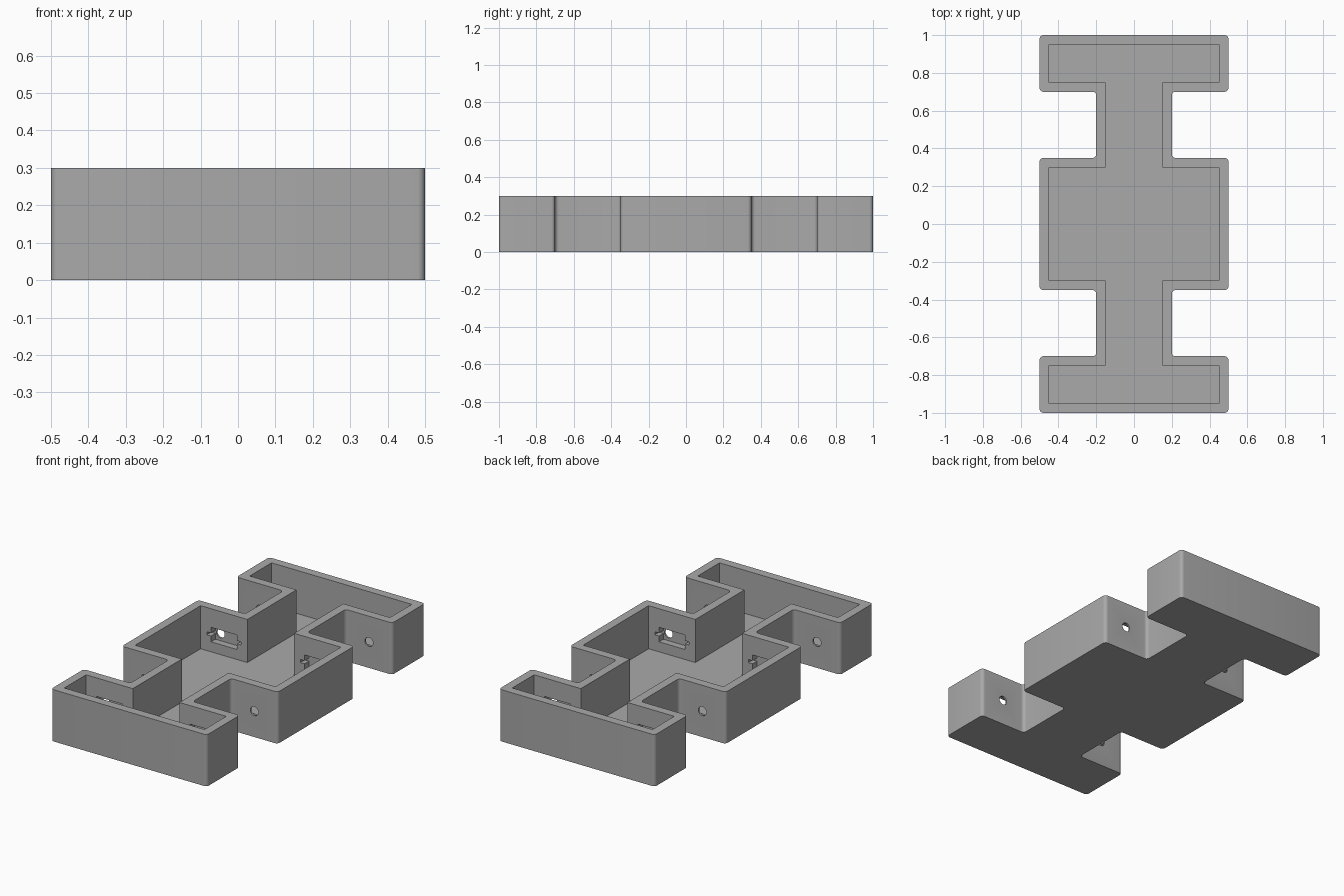
import bpy, bmesh, math
from mathutils import Matrix, Vector

cube = bpy.data.objects.get("Cube")
if cube:
    bpy.data.objects.remove(cube, do_unlink=True)

HEIGHT, FLOOR, WALL = 0.3, 0.05, 0.05

grey = bpy.data.materials.new("plain grey")
grey.use_nodes = True
grey.diffuse_color = (0.4, 0.4, 0.4, 1)
grey.node_tree.nodes["Principled BSDF"].inputs["Base Color"].default_value = (0.4, 0.4, 0.4, 1)


def outline(inset):
    """Three wide bays joined by two narrow necks, shrunk by inset."""
    wide, neck = 0.5 - inset, 0.2 - inset
    end, end_in, mid = 1 - inset, 0.7 + inset, 0.35 - inset
    quarter = [(wide, mid), (neck, mid), (neck, end_in), (wide, end_in), (wide, end)]
    side = [(x, -y) for x, y in reversed(quarter)] + quarter
    return side + [(-x, -y) for x, y in side]


def add_prism(bm, points, start, depth, matrix=Matrix()):
    """Extrude a closed outline along local z."""
    face = bm.faces.new([bm.verts.new(matrix @ Vector((x, y, start))) for x, y in points])
    made = bmesh.ops.extrude_face_region(bm, geom=[face])
    top = [v for v in made["geom"] if isinstance(v, bmesh.types.BMVert)]
    offset = matrix.to_3x3() @ Vector((0, 0, depth))
    bmesh.ops.translate(bm, verts=top, vec=offset)


def finish(name, bm):
    bmesh.ops.recalc_face_normals(bm, faces=bm.faces)
    mesh = bpy.data.meshes.new(name)
    bm.to_mesh(mesh)
    bm.free()
    mesh.materials.append(grey)
    ob = bpy.data.objects.new(name, mesh)
    bpy.context.collection.objects.link(ob)
    return ob


# Solid body with rounded upright edges
bm = bmesh.new()
add_prism(bm, outline(0), 0, HEIGHT)
upright = [e for e in bm.edges if abs(e.verts[0].co.z - e.verts[1].co.z) > 0.1]
bmesh.ops.bevel(bm, geom=upright, offset=0.02, segments=6, profile=0.5, affect="EDGES")
tray = finish("tray", bm)

# Cavity cutter
bm = bmesh.new()
add_prism(bm, outline(WALL), FLOOR, HEIGHT)
cutters = [finish("cavity_cutter", bm)]

# Socket recesses with side slits, and round cable holes, in all eight notch walls
half_w, half_h, slit_w, slit_h = 0.083, 0.042, 0.11, 0.009
right = [(half_w, -half_h), (half_w, -slit_h), (slit_w, -slit_h),
         (slit_w, slit_h), (half_w, slit_h), (half_w, half_h)]
socket = right + [(-x, -y) for x, y in right]
circle = [(0.026 * math.cos(a * math.tau / 32), 0.026 * math.sin(a * math.tau / 32))
          for a in range(32)]
sockets, holes = bmesh.new(), bmesh.new()
for sx in (-1, 1):
    for sy in (-1, 1):
        for inner_y, outward in ((0.3, 1), (0.75, -1)):
            # local z runs from the inner wall face towards the notch
            turn = Matrix.Rotation(-math.pi / 2 * sy * outward, 4, "X")
            add_prism(sockets, socket, -0.02, 0.06,
                      Matrix.Translation((sx * 0.3, sy * inner_y, 0.15)) @ turn)
            add_prism(holes, circle, -0.02, 0.09,
                      Matrix.Translation((sx * 0.35, sy * inner_y, 0.15)) @ turn)
cutters += [finish("socket_cutter", sockets), finish("hole_cutter", holes)]

# Cut the body, then drop the cutters
for cutter in cutters:
    cutter.hide_render = True
    mod = tray.modifiers.new(cutter.name, "BOOLEAN")
    mod.operation, mod.solver, mod.object = "DIFFERENCE", "EXACT", cutter
bpy.context.view_layer.update()
graph = bpy.context.evaluated_depsgraph_get()
cut_mesh = bpy.data.meshes.new_from_object(tray.evaluated_get(graph))
tray.modifiers.clear()
tray.data = cut_mesh
for cutter in cutters:
    bpy.data.objects.remove(cutter, do_unlink=True)
cut_mesh.materials.clear()
cut_mesh.materials.append(grey)
for poly in cut_mesh.polygons:
    poly.material_index = 0

# Smooth the rounded corners only
bpy.ops.object.select_all(action="DESELECT")
tray.select_set(True)
bpy.context.view_layer.objects.active = tray
bpy.ops.object.shade_smooth_by_angle(angle=math.radians(30))
